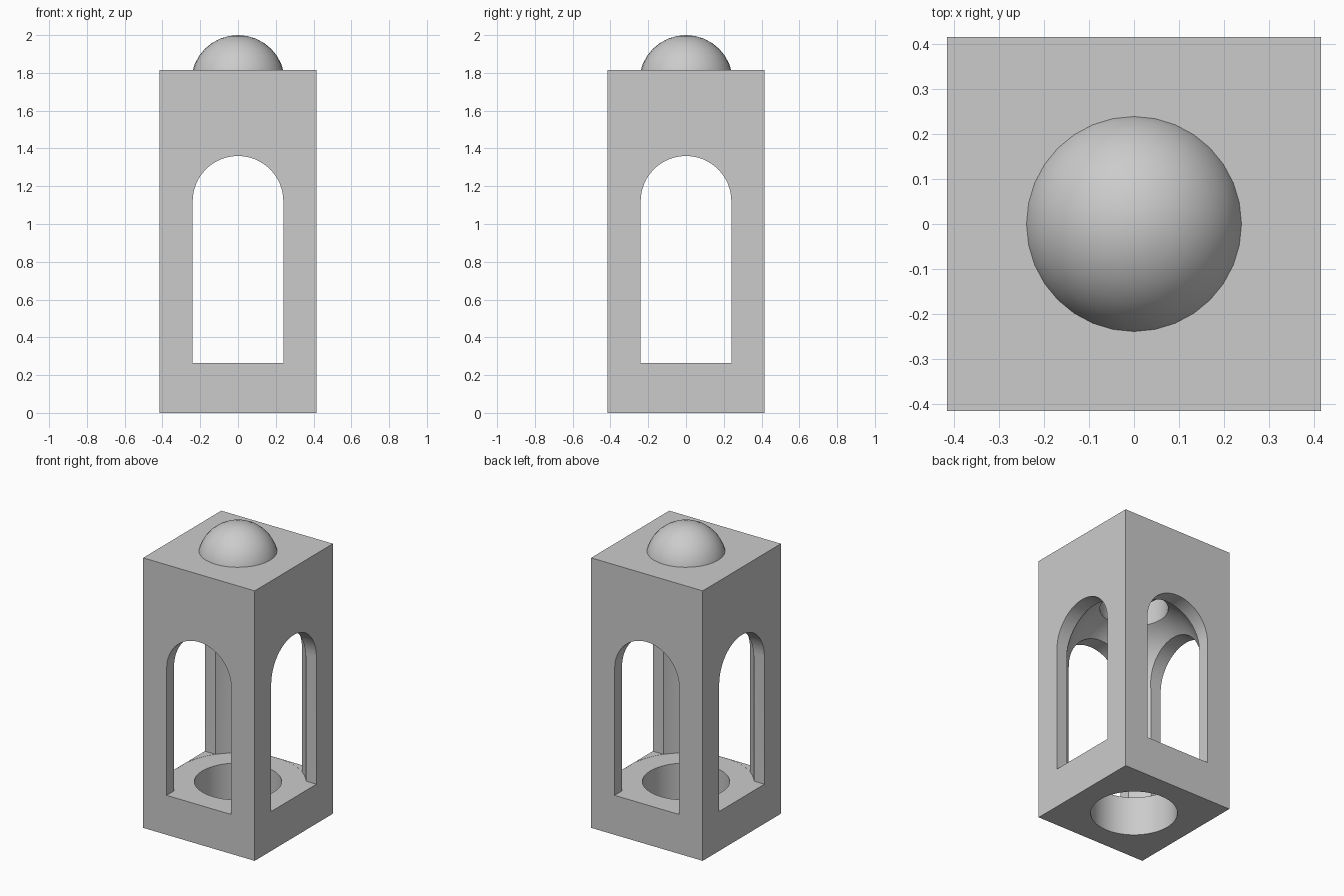
import bpy, bmesh, math
from mathutils import Matrix

if "Cube" in bpy.data.objects:
    bpy.data.objects.remove(bpy.data.objects["Cube"], do_unlink=True)

HALF, TOP = 0.415, 1.815          # block half width and height
FLOOR, SPRING, ARCH = 0.265, 1.12, 0.24
ROOM, SHAFT, HOLE = 0.414, 0.21, 0.266
BALL = 0.248

grey = bpy.data.materials.new("plain grey")
grey.use_nodes = True
colour = (0.6, 0.6, 0.6, 1)
grey.diffuse_color = colour
grey.node_tree.nodes["Principled BSDF"].inputs["Base Color"].default_value = colour


def make(name, bm):
    bmesh.ops.recalc_face_normals(bm, faces=bm.faces)
    mesh = bpy.data.meshes.new(name)
    bm.to_mesh(mesh)
    bm.free()
    mesh.materials.append(grey)
    obj = bpy.data.objects.new(name, mesh)
    bpy.context.collection.objects.link(obj)
    return obj


def smooth(obj):
    bpy.ops.object.select_all(action='DESELECT')
    obj.select_set(True)
    bpy.context.view_layer.objects.active = obj
    bpy.ops.object.shade_smooth_by_angle(angle=math.radians(30))


def arch_cutter(name, turn):
    """Round-headed prism running right through the block."""
    bm = bmesh.new()
    outline = [(-ARCH, FLOOR), (ARCH, FLOOR)]
    for i in range(33):
        a = math.pi * i / 32
        outline.append((ARCH * math.cos(a), SPRING + ARCH * math.sin(a)))
    face = bm.faces.new([bm.verts.new((x, -0.6, z)) for x, z in outline])
    out = bmesh.ops.extrude_face_region(bm, geom=[face])
    verts = [v for v in out["geom"] if isinstance(v, bmesh.types.BMVert)]
    bmesh.ops.translate(bm, verts=verts, vec=(0, 1.2, 0))
    bmesh.ops.rotate(bm, verts=bm.verts, matrix=Matrix.Rotation(turn, 3, 'Z'))
    return make(name, bm)


def room_cutter(name, steps=64):
    """Turned solid: floor hole, round room, domed ceiling and upper shaft."""
    low = FLOOR - 0.001
    centre = SPRING - 0.03
    profile = [(HOLE, -0.1), (HOLE, low), (ROOM, low)]
    end = math.acos(SHAFT / ROOM)
    for i in range(13):
        a = end * i / 12
        profile.append((ROOM * math.cos(a), centre + ROOM * math.sin(a)))
    profile.append((SHAFT, 1.7))
    bm = bmesh.new()
    rings = []
    for r, z in profile:
        angles = [2 * math.pi * (k + 0.5) / steps for k in range(steps)]
        rings.append([bm.verts.new((r * math.cos(a), r * math.sin(a), z)) for a in angles])
    for lower, upper in zip(rings, rings[1:]):
        for k in range(steps):
            n = (k + 1) % steps
            bm.faces.new((lower[k], lower[n], upper[n], upper[k]))
    bm.faces.new(rings[0])
    bm.faces.new(rings[-1])
    return make(name, bm)


# Block
bm = bmesh.new()
bmesh.ops.create_cube(bm, size=1)
bmesh.ops.scale(bm, verts=bm.verts, vec=(2 * HALF, 2 * HALF, TOP))
bmesh.ops.translate(bm, verts=bm.verts, vec=(0, 0, TOP / 2))
block = make("arched_block", bm)

# Cut the room and the two crossing arches
cutters = [room_cutter("room_cutter"),
           arch_cutter("front_arch_cutter", 0),
           arch_cutter("side_arch_cutter", math.pi / 2)]
for cutter in cutters:
    cutter.hide_render = True
    mod = block.modifiers.new(cutter.name, 'BOOLEAN')
    mod.operation, mod.solver, mod.object = 'DIFFERENCE', 'EXACT', cutter
bpy.context.view_layer.update()
graph = bpy.context.evaluated_depsgraph_get()
cut_mesh = bpy.data.meshes.new_from_object(block.evaluated_get(graph))
block.modifiers.clear()
block.data = cut_mesh
for cutter in cutters:
    bpy.data.objects.remove(cutter, do_unlink=True)
smooth(block)

# Ball set into the top
bm = bmesh.new()
bmesh.ops.create_uvsphere(bm, u_segments=32, v_segments=16, radius=BALL)
bmesh.ops.translate(bm, verts=bm.verts, vec=(0, 0, 2 - BALL))
ball = make("top_ball", bm)
smooth(ball)
